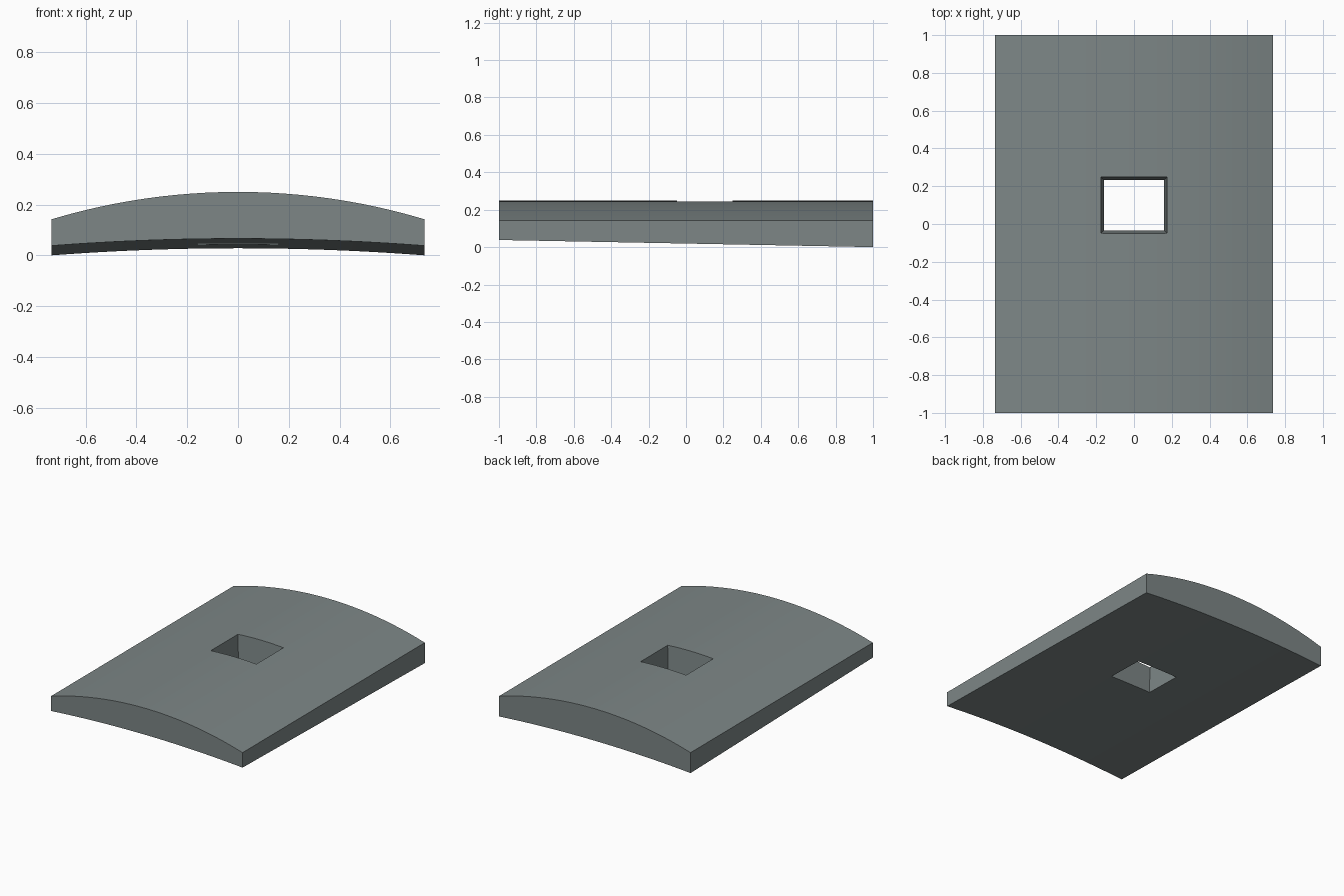
import bpy, bmesh

if "Cube" in bpy.data.objects:
    bpy.data.objects.remove(bpy.data.objects["Cube"])

HALF_W, SEGS = 0.735, 24

mat = bpy.data.materials.new("slate grey")
mat.diffuse_color = (0.205, 0.24, 0.24, 1)
mat.use_nodes = True
mat.node_tree.nodes["Principled BSDF"].inputs["Base Color"].default_value = mat.diffuse_color


def make_object(name, bm):
    bmesh.ops.recalc_face_normals(bm, faces=bm.faces)
    mesh = bpy.data.meshes.new(name)
    bm.to_mesh(mesh)
    bm.free()
    mesh.materials.append(mat)
    obj = bpy.data.objects.new(name, mesh)
    bpy.context.collection.objects.link(obj)
    return obj


def arc(edge_z, crown_z):
    """Points of a shallow circular arc across the width."""
    sag = crown_z - edge_z
    r = (HALF_W ** 2 + sag ** 2) / (2 * sag)
    xs = [HALF_W * (2 * i / SEGS - 1) for i in range(SEGS + 1)]
    return [(x, crown_z - r + (r * r - x * x) ** 0.5) for x in xs]


# Curved slab: arched top, underside sloping down to the back
bm = bmesh.new()
ends = []
for y, edge_z, crown_z in ((-1, 0.038, 0.066), (1, 0.0, 0.028)):
    top = [bm.verts.new((x, y, z)) for x, z in arc(0.142, 0.25)]
    low = [bm.verts.new((x, y, z)) for x, z in arc(edge_z, crown_z)]
    ends.append(top + low[::-1])
    bm.faces.new(ends[-1])
n = len(ends[0])
for i in range(n):
    j = (i + 1) % n
    bm.faces.new((ends[0][i], ends[0][j], ends[1][j], ends[1][i]))
slab = make_object("curved_slab", bm)

# Rectangular through hole, slightly wider at the top
bm = bmesh.new()
rings = []
for z in (-0.1, 0.4):
    grow = 0.015 * (z - 0.045) / 0.2
    hx, hy, cy = 0.16 + grow, 0.134 + grow, 0.1
    rings.append([bm.verts.new((sx * hx, cy + sy * hy, z))
                  for sx, sy in ((-1, -1), (1, -1), (1, 1), (-1, 1))])
    bm.faces.new(rings[-1])
for i in range(4):
    j = (i + 1) % 4
    bm.faces.new((rings[0][i], rings[0][j], rings[1][j], rings[1][i]))
cutter = make_object("hole_cutter", bm)
cutter.hide_render = True

cut = slab.modifiers.new("hole", 'BOOLEAN')
cut.operation = 'DIFFERENCE'
cut.solver = 'EXACT'
cut.object = cutter
bpy.context.view_layer.objects.active = slab
slab.select_set(True)
bpy.ops.object.modifier_apply(modifier=cut.name)
bpy.data.objects.remove(cutter)

# Smooth arches with crisp edges
bpy.ops.object.shade_smooth_by_angle()
